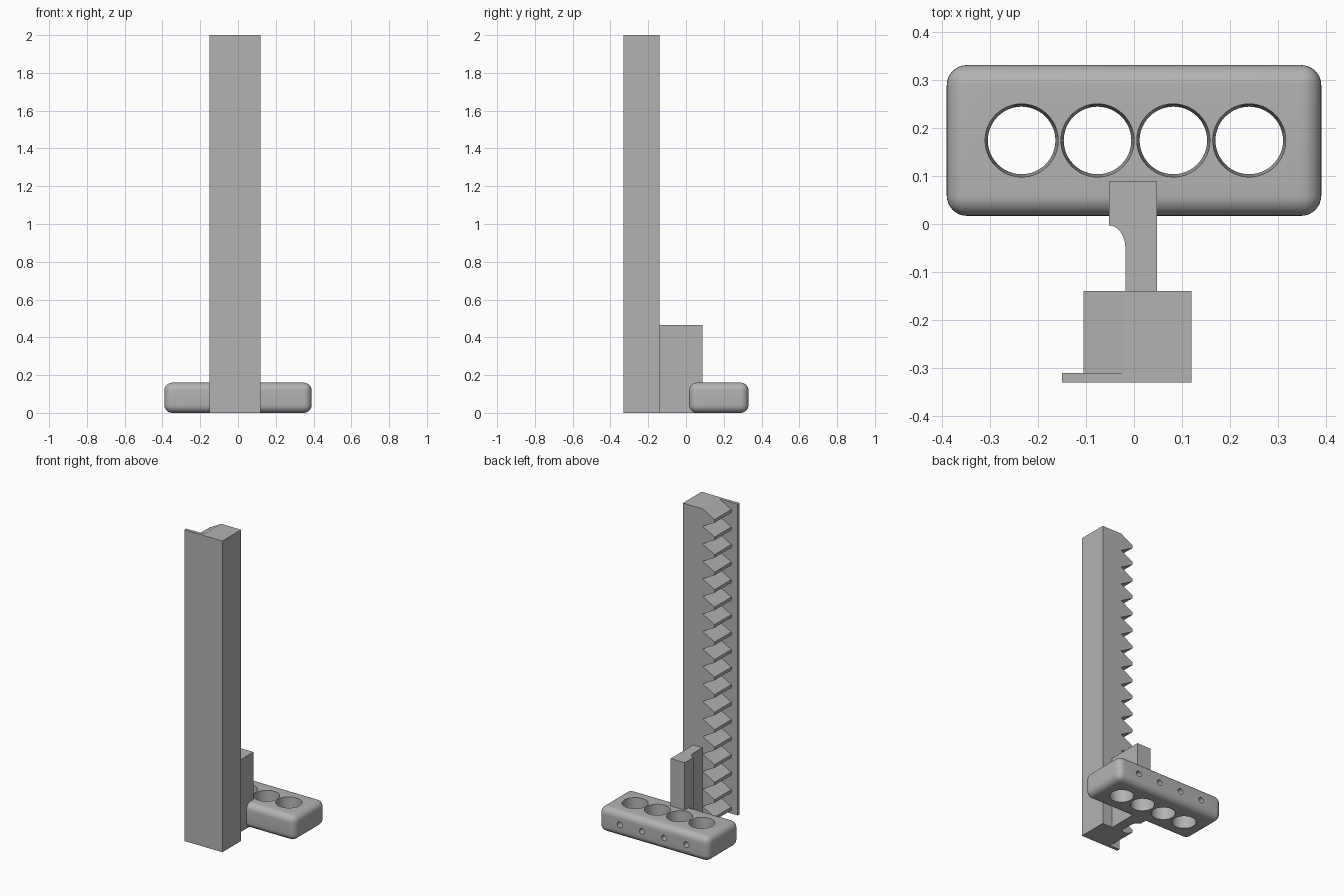
import bpy, bmesh, math
from mathutils import Matrix

cube = bpy.data.objects.get("Cube")
if cube:
    bpy.data.objects.remove(cube, do_unlink=True)

grey = bpy.data.materials.new("plain grey")
grey.use_nodes = True
colour = (0.45, 0.45, 0.45, 1)
grey.diffuse_color = colour
grey.node_tree.nodes["Principled BSDF"].inputs["Base Color"].default_value = colour


def make_object(name, bm):
    bmesh.ops.recalc_face_normals(bm, faces=bm.faces)
    mesh = bpy.data.meshes.new(name)
    bm.to_mesh(mesh)
    bm.free()
    mesh.materials.append(grey)
    obj = bpy.data.objects.new(name, mesh)
    bpy.context.collection.objects.link(obj)
    return obj


def extrude(name, points, direction):
    bm = bmesh.new()
    face = bm.faces.new([bm.verts.new(p) for p in points])
    new = bmesh.ops.extrude_face_region(bm, geom=[face])["geom"]
    bmesh.ops.translate(bm, vec=direction,
                        verts=[v for v in new if isinstance(v, bmesh.types.BMVert)])
    return make_object(name, bm)


def apply_modifiers(obj):
    bpy.ops.object.select_all(action='DESELECT')
    bpy.context.view_layer.objects.active = obj
    obj.select_set(True)
    for mod in list(obj.modifiers):
        bpy.ops.object.modifier_apply(modifier=mod.name)


# Tall rack body with a thin flange along the front
HEIGHT, BACK, FRONT = 2.0, -0.14, -0.33
ROOT, TIP, FLANGE = -0.02, -0.105, -0.31
outline = [(0.12, FRONT), (0.12, BACK), (ROOT, BACK), (ROOT, FLANGE),
           (-0.15, FLANGE), (-0.15, FRONT)]
extrude("rack_body", [(x, y, 0) for x, y in outline], (0, 0, HEIGHT))

# Row of teeth, the lowest one cut off by the base
PITCH, SLOPE, FLAT = 0.1125, 0.046, 0.02
profile = [(ROOT + 0.01, HEIGHT), (ROOT, HEIGHT)]
top = HEIGHT
while top > PITCH:
    profile += [(TIP, top - SLOPE), (TIP, top - SLOPE - FLAT), (ROOT, top - PITCH)]
    top -= PITCH
end = top - SLOPE - FLAT
cut_x = TIP + (ROOT - TIP) * end / (PITCH - SLOPE - FLAT)
profile += [(TIP, top - SLOPE), (TIP, end), (cut_x, 0), (ROOT + 0.01, 0)]
extrude("rack_teeth", [(x, BACK, z) for x, z in profile], (0, FLANGE - BACK, 0))

# Connecting post with a hollowed corner
arc = [(-0.052 + 0.034 * math.cos(a), -0.05 + 0.047 * math.sin(a))
       for a in [math.radians(90 * i / 12) for i in range(13)]]
outline = [(0.048, BACK), (0.048, 0.088), (-0.052, 0.088)] + arc[::-1] + [(-0.018, BACK)]
extrude("connecting_post", [(x, y, 0) for x, y in outline], (0, 0, 0.465))

# Rounded hand grip
bm = bmesh.new()
bmesh.ops.create_cube(bm, size=1, matrix=Matrix.Translation((0, 0.174, 0.08))
                      @ Matrix.Diagonal((0.78, 0.314, 0.16, 1)))
grip = make_object("hand_grip", bm)
bevel = grip.modifiers.new("rounding", 'BEVEL')
bevel.width, bevel.segments = 0.042, 8

# Finger holes, each with a small hole from the back
bm = bmesh.new()
pins = bmesh.new()
for i in range(4):
    x = 0.003 + (i - 1.5) * 0.158
    bmesh.ops.create_cone(bm, cap_ends=True, segments=48, radius1=0.07, radius2=0.0765,
                          depth=0.18, matrix=Matrix.Translation((x, 0.174, 0.08)))
    bmesh.ops.create_cone(pins, cap_ends=True, segments=24, radius1=0.018, radius2=0.018,
                          depth=0.18, matrix=Matrix.Translation((x, 0.29, 0.08))
                          @ Matrix.Rotation(math.pi / 2, 4, 'X'))
cutters = [make_object("finger_hole_cutter", bm), make_object("pin_hole_cutter", pins)]
for cutter in cutters:
    cut = grip.modifiers.new("holes", 'BOOLEAN')
    cut.operation, cut.object, cut.solver = 'DIFFERENCE', cutter, 'EXACT'
    cutter.hide_render = True
apply_modifiers(grip)
for cutter in cutters:
    bpy.data.objects.remove(cutter, do_unlink=True)

bpy.ops.object.shade_smooth_by_angle(angle=math.radians(30))
